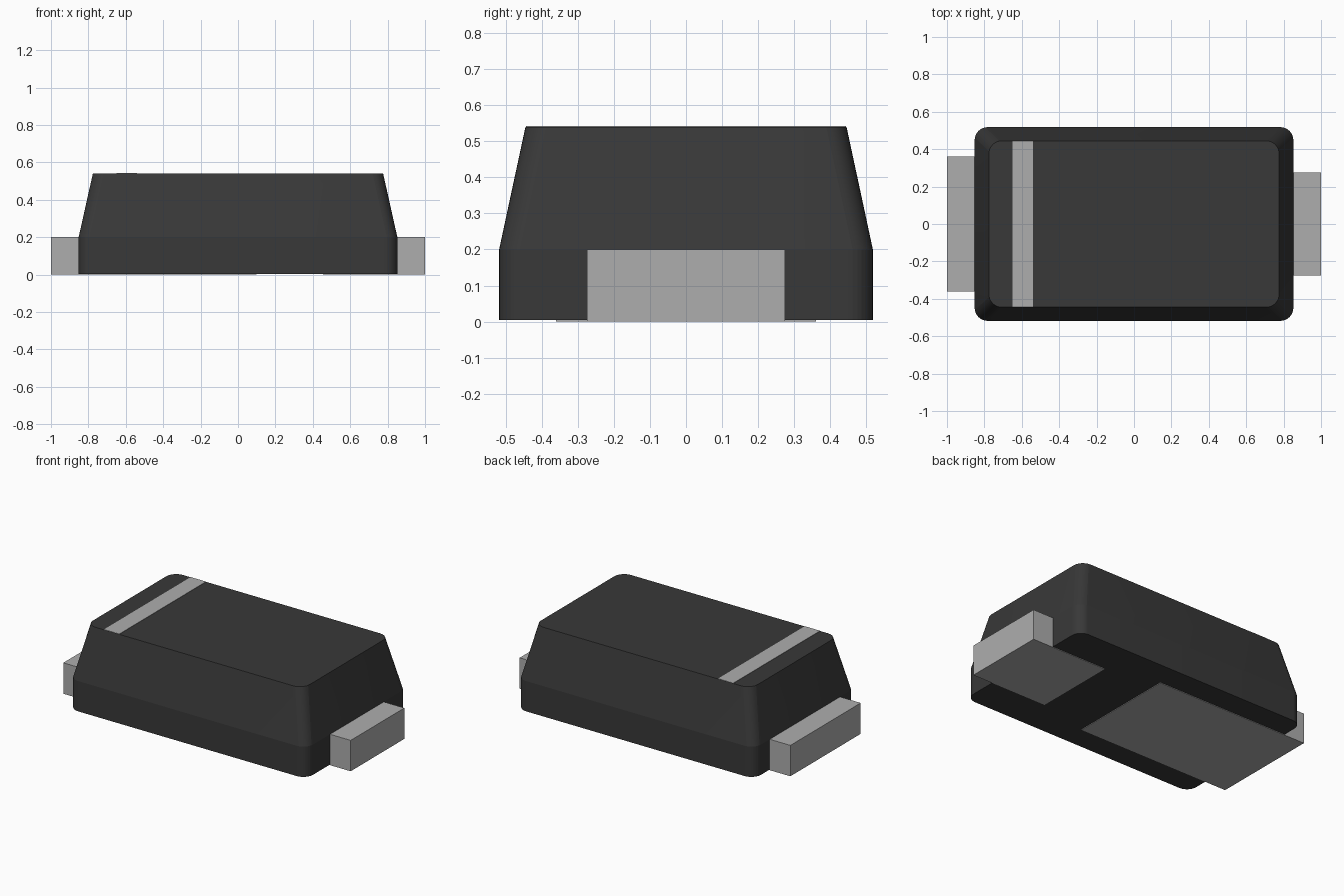
import bpy, bmesh, math

cube = bpy.data.objects.get("Cube")
if cube:
    bpy.data.objects.remove(cube, do_unlink=True)


def material(name, value, roughness):
    m = bpy.data.materials.new(name)
    m.use_nodes = True
    colour = (value, value, value, 1)
    m.diffuse_color = colour
    bsdf = m.node_tree.nodes["Principled BSDF"]
    bsdf.inputs["Base Color"].default_value = colour
    bsdf.inputs["Roughness"].default_value = roughness
    return m


black = material("black plastic", 0.04, 0.6)
grey = material("light grey metal", 0.42, 0.5)


def finish(name, bm, mat):
    bmesh.ops.recalc_face_normals(bm, faces=bm.faces)
    mesh = bpy.data.meshes.new(name)
    bm.to_mesh(mesh)
    bm.free()
    mesh.materials.append(mat)
    obj = bpy.data.objects.new(name, mesh)
    bpy.context.collection.objects.link(obj)
    return obj


def box(name, x, y, z, mat):
    bm = bmesh.new()
    bmesh.ops.create_cube(bm, size=1)
    for v in bm.verts:
        v.co = [lo + (c + 0.5) * (hi - lo) for c, (lo, hi) in zip(v.co, (x, y, z))]
    return finish(name, bm, mat)


def rounded_ring(bm, hx, hy, z, r, steps=8):
    ring = []
    for q, (sx, sy) in enumerate(((1, 1), (-1, 1), (-1, -1), (1, -1))):
        for i in range(steps + 1):
            a = math.pi / 2 * (q + i / steps)
            ring.append(bm.verts.new((sx * (hx - r) + r * math.cos(a),
                                      sy * (hy - r) + r * math.sin(a), z)))
    return ring


# Moulded body: straight lower wall, tapered upper wall, rounded corners
bm = bmesh.new()
rings = [rounded_ring(bm, hx, hy, z, 0.07)
         for hx, hy, z in ((0.852, 0.518, 0.004), (0.852, 0.518, 0.2), (0.776, 0.445, 0.54))]
for low, high in zip(rings, rings[1:]):
    for i in range(len(low)):
        j = (i + 1) % len(low)
        bm.faces.new((low[i], low[j], high[j], high[i]))
bm.faces.new(rings[0])
bm.faces.new(rings[-1])
body = finish("body", bm, black)
bpy.context.view_layer.objects.active = body
body.select_set(True)
bpy.ops.object.shade_smooth_by_angle(angle=math.radians(11))

# Polarity stripe on the top face
box("polarity_stripe", (-0.65, -0.54), (-0.444, 0.444), (0.536, 0.542), grey)

# Terminals: each block outside the body joins a pad that runs under it
for name, x_in, x_wall, x_out, hy in (("wide_terminal", 0.1, -0.8, -1.0, 0.36),
                                      ("narrow_terminal", 0.455, 0.8, 1.0, 0.275)):
    bm = bmesh.new()
    profile = [(x_in, 0), (x_out, 0), (x_out, 0.2), (x_wall, 0.2), (x_wall, 0.05), (x_in, 0.05)]
    face = bm.faces.new([bm.verts.new((x, -hy, z)) for x, z in profile])
    side = bmesh.ops.extrude_face_region(bm, geom=[face])
    bmesh.ops.translate(bm, vec=(0, 2 * hy, 0),
                        verts=[v for v in side["geom"] if isinstance(v, bmesh.types.BMVert)])
    finish(name, bm, grey)
